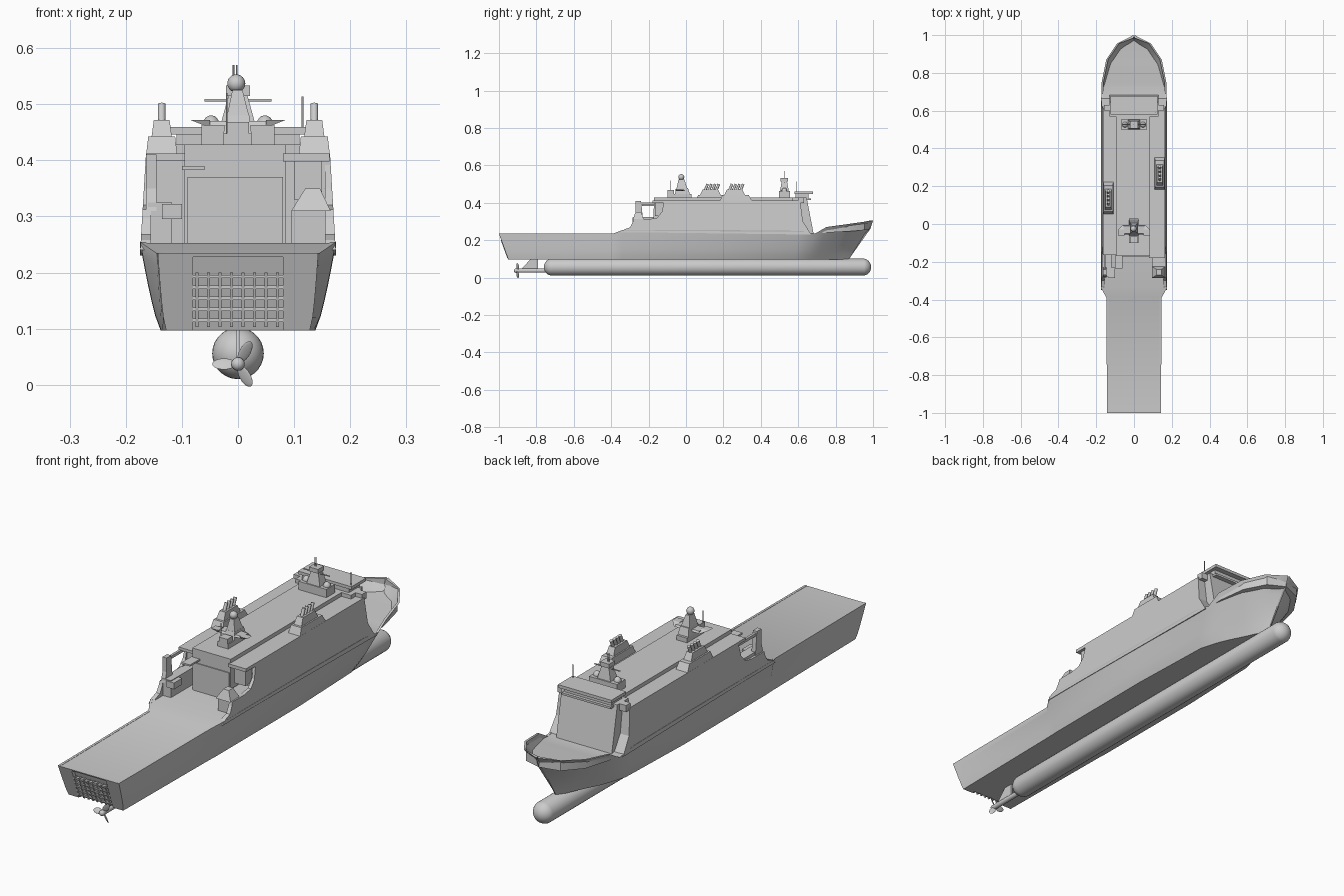
import bpy, bmesh, math
from mathutils import Matrix, Vector

if "Cube" in bpy.data.objects:
    bpy.data.objects.remove(bpy.data.objects["Cube"])


def finish(bm, name, smooth=None):
    bmesh.ops.recalc_face_normals(bm, faces=bm.faces)
    me = bpy.data.meshes.new(name)
    bm.to_mesh(me)
    bm.free()
    ob = bpy.data.objects.new(name, me)
    bpy.context.collection.objects.link(ob)
    if smooth:
        bpy.ops.object.select_all(action='DESELECT')
        ob.select_set(True)
        bpy.context.view_layer.objects.active = ob
        bpy.ops.object.shade_smooth_by_angle(angle=math.radians(smooth))
    return ob


def loft(name, rings, smooth=None):
    bm = bmesh.new()
    vs = [[bm.verts.new(p) for p in r] for r in rings]
    n = len(vs[0])
    for a, b in zip(vs, vs[1:]):
        for i in range(n):
            bm.faces.new((a[i], a[(i + 1) % n], b[(i + 1) % n], b[i]))
    bm.faces.new(vs[0])
    bm.faces.new(vs[-1])
    return finish(bm, name, smooth)


def prism(name, yz, xl, xr):
    """Side profile (y, z) extruded across x; limits may depend on z."""
    f = lambda v, z: v(z) if callable(v) else v
    return loft(name, [[(f(s, z), y, z) for y, z in yz] for s in (xl, xr)])


def box(name, x, y, z):
    return prism(name, [(y[0], z[0]), (y[1], z[0]), (y[1], z[1]), (y[0], z[1])], *x)


def taper(name, lo, hi, z0, z1):
    """Frustum between two (x0, x1, y0, y1) rectangles."""
    r = lambda q, z: [(q[0], q[2], z), (q[1], q[2], z), (q[1], q[3], z), (q[0], q[3], z)]
    return loft(name, [r(lo, z0), r(hi, z1)])


def rod(name, a, b, r, r2=None, n=12):
    a, b = Vector(a), Vector(b)
    bm = bmesh.new()
    m = Matrix.Translation((a + b) / 2) @ (b - a).to_track_quat('Z', 'Y').to_matrix().to_4x4()
    bmesh.ops.create_cone(bm, cap_ends=True, segments=n, radius1=r,
                          radius2=r if r2 is None else r2, depth=(b - a).length, matrix=m)
    return finish(bm, name, 40)


def ball(name, c, s, rot=Matrix(), seg=20):
    bm = bmesh.new()
    m = Matrix.Translation(c) @ rot @ Matrix.Diagonal((*s, 1))
    bmesh.ops.create_uvsphere(bm, u_segments=seg, v_segments=12, radius=1, matrix=m)
    return finish(bm, name, 60)


# Hull: (y top, y bottom, half width top, half width bottom, z top, bulwark depth, flare)
sections = [(-1, -.95, .143, .128, .235, .001, .6), (-.39, -.39, .146, .135, .235, .001, .6),
            (-.34, -.34, .174, .137, .254, .001, .75), (.2, .2, .175, .138, .254, .001, .75),
            (.6, .58, .175, .125, .25, .001, .75), (.69, .65, .173, .105, .235, .001, .9),
            (.75, .7, .171, .085, .27, .03, 1), (.87, .77, .147, .05, .287, .04, 1.1),
            (.955, .83, .09, .022, .299, .045, 1.2), (1, .87, .003, .002, .305, .045, 1)]
rings = []
for yt, yb, wt, wb, zt, dep, p in sections:
    half = []
    for i in range(7):
        t = i / 6
        half.append((wb + (wt - wb) * t ** p, yb + (yt - yb) * t, .097 + (zt - .097) * t))
    wi, yi = max(wt - .01, .001), yt - (.015 if wt < .01 else 0)
    half += [(wi, yi, zt), (wi, yi, zt - dep)]
    rings.append(half + [(-x, y, z) for x, y, z in reversed(half)])
hull = loft("hull", rings, 25)

# Stern gate recess and lattice
cut = prism("gate_cutter", [(-1.04, .228), (-.982, .228), (-.93, .08), (-1.04, .08)], -.08, .08)
cut.hide_render = True
mod = hull.modifiers.new("gate", 'BOOLEAN')
mod.object = cut
mod.solver = 'EXACT'
bpy.context.view_layer.objects.active = hull
bpy.ops.object.modifier_apply(modifier="gate")
bpy.data.objects.remove(cut)
slant = lambda z: -1 + (.235 - z) / .138 * .05
for i in range(8):
    x = -.073 + i * .0205
    prism("gate_upright", [(slant(.2) - .003, .2), (slant(.2) + .016, .2),
                           (slant(.103) + .016, .103), (slant(.103) - .003, .103)], x - .003, x + .003)
for i in range(5):
    z = .115 + i * .0195
    box("gate_crossbar", (-.08, .08), (slant(z) - .001, slant(z) + .016), (z - .003, z + .003))

# Keel pontoon: a long capsule under the hull
bm = bmesh.new()
bmesh.ops.create_uvsphere(bm, u_segments=28, v_segments=16, radius=.046,
                          matrix=Matrix.Rotation(math.pi / 2, 4, 'X'))
for v in bm.verts:
    v.co += Vector((0, .829 if v.co.y > 1e-4 else -.829, 0)) + Vector((0, .115, .056))
finish(bm, "keel_pontoon", 40)

# Propeller, shaft and strut
rod("shaft", (0, -.91, .037), (0, -.72, .037), .011, n=16)
ball("propeller_hub", (0, -.908, .037), (.012, .012, .012))
prism("shaft_strut", [(-.88, .045), (-.79, .045), (-.79, .1), (-.83, .1)], -.003, .003)
for deg in (180, 60, -60):
    r = Matrix.Rotation(-math.radians(deg), 4, 'Y')
    ball("propeller_blade", r @ Vector((.025, 0, 0)) + Vector((0, -.9, .037)), (.021, .002, .012),
         r @ Matrix.Rotation(math.radians(35), 4, 'X'), 16)

# Superstructure
side = lambda z: .174 - (z - .245) * .06
port = lambda z: -side(z)
prism("main_superstructure", [(-.12, .24), (-.12, .412), (.61, .412), (.625, .3), (.67, .23)], port, side)
prism("hangar_block", [(-.17, .24), (-.17, .428), (.6, .428), (.6, .24)], -.095, .085)
prism("bridge_front", [(.57, .24), (.57, .428), (.645, .428), (.685, .22)], -.13, .13)
box("hangar_door_frame", (-.09, .08), (-.174, -.165), (.25, .37))
box("bridge_windows", (-.11, .11), (.585, .655), (.42, .447))
box("bridge_roof", (-.125, .125), (.58, .678), (.446, .459))
box("bridge_ledge", (-.115, .115), (.635, .668), (.415, .424))
for s in (-1, 1):
    box("bridge_wing", sorted((s * .1, s * .16)), (.6, .63), (.4, .428))

# Aft shoulders beside the hangar
arc = [(-.35, .24), (-.33, .258), (-.3, .268), (-.285, .295), (-.28, .312), (-.2, .312),
       (-.155, .32), (-.13, .35), (-.115, .412), (-.1, .412), (-.1, .24)]
prism("shoulder_right", arc, .155, side)
prism("shoulder_left", arc, port, -.155)
box("side_deck_right", (.095, .16), (-.27, -.11), (.25, .31))
box("side_deck_left", (-.16, -.118), (-.28, -.11), (.25, .325))
taper("pod_right", (.095, .165, -.285, -.225), (.12, .146, -.27, -.24), .31, .35)
box("pod_locker_left", (-.135, -.1), (-.285, -.23), (.295, .322))
prism("left_tower", [(-.282, .31), (-.27, .35), (-.27, .41), (-.24, .41), (-.23, .31)], -.164, -.145)
box("left_beam", (-.16, -.15), (-.245, -.115), (.39, .402))
box("balcony_right", (.08, .163), (-.18, -.115), (.398, .412))
box("balcony_locker", (.1, .15), (-.165, -.12), (.33, .4))
box("balcony_left", (-.163, -.09), (-.165, -.115), (.4, .412))
box("crane_jib", (-.1, -.06), (-.235, -.165), (.383, .39))

# Funnels with angled exhausts
for s, y in ((-1, .05), (1, .18)):
    x = s * .136
    q = lambda w, a, b: (x - w, x + w, y + a, y + b)
    taper("funnel_base", q(.028, 0, .175), q(.024, .015, .155), .408, .442)
    taper("funnel_top", q(.018, .025, .135), q(.014, .04, .12), .442, .472)
    for i in range(4):
        yy = y + .05 + i * .02
        rod("exhaust", (x, yy, .462), (x, yy + .016, .5), .007)

# Aft mast
box("aft_mast_base", (-.026, .024), (-.1, .03), (.42, .448))
taper("aft_mast_lower", (-.026, .024, -.06, .02), (-.02, .02, -.05, .01), .448, .48)
taper("aft_mast_tower", (-.02, .02, -.05, .005), (-.01, .008, -.04, -.008), .478, .525)
ball("aft_radome", (-.003, -.025, .537), (.016, .016, .016))
for s in (-1, 1):
    prism("aft_mast_wing", [(-.055, .462), (-.005, .462), (-.01, .47), (-.05, .47)], s * .02, s * .055)
    taper("aft_wing_tip", sorted((s * .05, s * .06)) + [-.055, -.005],
          sorted((s * .05, s * .085)) + [-.06, -.03], .462, .472)
rod("aft_whip", (-.02, -.085, .44), (-.02, -.085, .52), .0015)
box("aft_sensor", (-.02, .02), (-.1, -.065), (.448, .468))

# Fore mast
box("fore_mast_base", (-.065, .065), (.498, .555), (.42, .463))
taper("fore_mast_tower", (-.032, .032, .502, .55), (-.017, .017, .512, .54), .46, .515)
box("fore_mast_cap", (-.021, .021), (.505, .545), (.515, .533))
rod("fore_yard", (-.06, .526, .507), (.06, .526, .507), .0025)
for s in (-1, 1):
    ball("fore_dome", (s * .048, .526, .463), (.015, .015, .017))
for x in (-.008, -.002):
    rod("fore_whip", (x, .526, .53), (x, .526, .57), .0014)
rod("bridge_whip", (.115, .592, .45), (.115, .592, .514), .0018)
